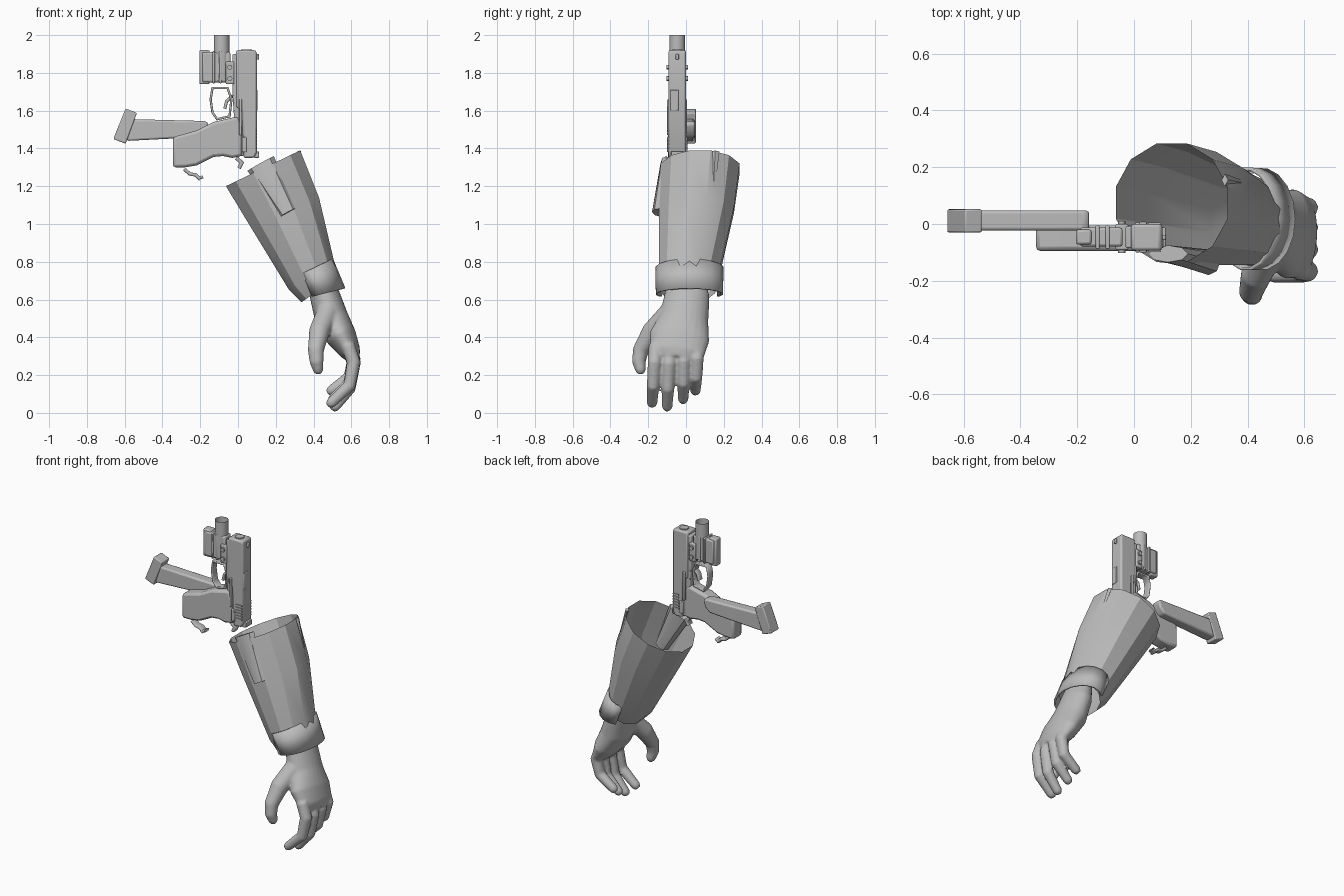
import bpy, bmesh, math
from mathutils import Vector

cube = bpy.data.objects.get("Cube")
if cube:
    bpy.data.objects.remove(cube, do_unlink=True)

grey = bpy.data.materials.new("plain_grey")
grey.use_nodes = True
grey.diffuse_color = (0.5, 0.5, 0.5, 1)
grey.node_tree.nodes["Principled BSDF"].inputs["Base Color"].default_value = grey.diffuse_color


def finish(name, bm, angle=30):
    """Turn a bmesh into a shaded object with the grey material."""
    bmesh.ops.recalc_face_normals(bm, faces=bm.faces[:])
    mesh = bpy.data.meshes.new(name)
    bm.to_mesh(mesh)
    bm.free()
    mesh.materials.append(grey)
    mesh.shade_smooth()
    mesh.set_sharp_from_angle(angle=math.radians(angle))
    obj = bpy.data.objects.new(name, mesh)
    bpy.context.collection.objects.link(obj)
    return obj


def loft(bm, rings, sides, start=0, sweep=360, cap=True):
    """Skin elliptical rings given as (centre, u axis, v axis)."""
    closed = sweep == 360
    count = sides if closed else sides + 1
    loops = []
    for centre, u, v in rings:
        loop = []
        for i in range(count):
            a = math.radians(start + sweep * i / sides)
            loop.append(bm.verts.new(centre + u * math.cos(a) + v * math.sin(a)))
        loops.append(loop)
    for low, high in zip(loops, loops[1:]):
        for i in range(sides):
            j = (i + 1) % count
            bm.faces.new((low[i], low[j], high[j], high[i]))
    if cap:
        bm.faces.new(loops[0])
        bm.faces.new(loops[-1])


def tube(bm, path, sides=16, tip=True):
    """Loft along a path of (x, y, z, width, thickness) with a rounded tip."""
    pts = [Vector(p[:3]) for p in path]
    rings = []
    for i, p in enumerate(path):
        tangent = (pts[min(i + 1, len(pts) - 1)] - pts[max(i - 1, 0)]).normalized()
        side = Vector((0, 1, 0))
        side = (side - tangent * side.dot(tangent)).normalized()
        rings.append((pts[i], side * p[3], tangent.cross(side) * p[4]))
    if tip:
        c, u, v = rings[-1]
        rings.append((c + tangent * v.length * 0.7, u * 0.6, v * 0.6))
    loft(bm, rings, sides)


def band(left, right, y_mid, y_half, grow=1.03):
    """Ring across the arm between a left and a right (x, z) point."""
    a, b = Vector((left[0], y_mid, left[1])), Vector((right[0], y_mid, right[1]))
    return (a + b) / 2, (b - a) / 2 * grow, Vector((0, y_half * grow, 0))


def plate(name, outline, y0, y1, bevel=0.006):
    """Extrude an (x, z) outline from y0 to y1 and soften its edges."""
    bm = bmesh.new()
    face = bm.faces.new([bm.verts.new((x, y0, z)) for x, z in outline])
    new = bmesh.ops.extrude_face_region(bm, geom=[face])["geom"]
    verts = [g for g in new if isinstance(g, bmesh.types.BMVert)]
    bmesh.ops.translate(bm, verts=verts, vec=(0, y1 - y0, 0))
    obj = finish(name, bm)
    if bevel:
        mod = obj.modifiers.new("soft_edges", "BEVEL")
        mod.width, mod.segments = bevel, 2
    return obj


def box(name, x0, x1, z0, z1, y0, y1, bevel=0.004):
    return plate(name, [(x0, z0), (x1, z0), (x1, z1), (x0, z1)], y0, y1, bevel)


def strip(name, points, y, width, thick, cyclic=False):
    """Bent metal strip following (x, z) points."""
    data = bpy.data.curves.new(name, "CURVE")
    data.dimensions = "2D"
    data.fill_mode = "NONE"
    data.extrude, data.bevel_depth = width, thick
    line = data.splines.new("POLY")
    line.points.add(len(points) - 1)
    for point, (x, z) in zip(line.points, points):
        point.co = (x, z, 0, 1)
    line.use_cyclic_u = cyclic
    data.materials.append(grey)
    obj = bpy.data.objects.new(name, data)
    obj.location.y = y
    obj.rotation_euler.x = math.pi / 2
    bpy.context.collection.objects.link(obj)


# Sleeve: an open tapered shell
bm = bmesh.new()
loft(bm, [band((-0.065, 1.2), (0.33, 1.39), 0.075, 0.21),
          band((0.05, 1.01), (0.43, 1.14), 0.055, 0.2),
          band((0.27, 0.65), (0.505, 0.82), 0.015, 0.16),
          band((0.335, 0.585), (0.53, 0.72), 0.01, 0.145)], 12, start=15, cap=False)
finish("sleeve", bm, 28)

# Folds on the sleeve
bm = bmesh.new()
tube(bm, [(0.12, -0.105, 1.32, 0.03, 0.08), (0.265, -0.135, 1.06, 0.045, 0.045)], 8, tip=False)
finish("sleeve_fold", bm)
bm = bmesh.new()
tube(bm, [(0.32, 0.155, 1.385, 0.022, 0.012), (0.415, 0.14, 1.09, 0.002, 0.002)], 4, tip=False)
finish("sleeve_pleat", bm)

# Cuff wrapping the outer side of the wrist
bm = bmesh.new()
loft(bm, [band((0.29, 0.715), (0.5, 0.815), 0.018, 0.178),
          band((0.335, 0.6), (0.565, 0.66), 0.018, 0.175)], 12, start=-120, sweep=240, cap=False)
cuff = finish("cuff", bm)
cuff.modifiers.new("cloth", "SOLIDIFY").thickness = 0.012

# Hand: palm, thumb and fingers fused into one smooth skin
bm = bmesh.new()
tube(bm, [(0.425, 0, 0.74, 0.09, 0.065), (0.46, 0.005, 0.62, 0.12, 0.08),
          (0.495, -0.01, 0.5, 0.13, 0.09), (0.55, -0.035, 0.4, 0.16, 0.08),
          (0.597, -0.045, 0.32, 0.145, 0.055)], 24)
tube(bm, [(0.475, -0.09, 0.53, 0.055, 0.06), (0.43, -0.18, 0.43, 0.055, 0.055),
          (0.412, -0.24, 0.33, 0.043, 0.043), (0.416, -0.25, 0.27, 0.037, 0.037),
          (0.425, -0.24, 0.225, 0.028, 0.028)])
for base_y, tip_y, tip_z, tip_x in ((-0.16, -0.18, 0.05, 0.49), (-0.085, -0.1, 0.03, 0.51),
                                    (-0.01, -0.015, 0.07, 0.5), (0.06, 0.05, 0.115, 0.49)):
    path = []
    for t, x, r in ((0, 0.58, 0.038), (0.3, 0.613, 0.037), (0.7, 0.59, 0.034), (1, tip_x, 0.028)):
        path.append((x, base_y + (tip_y - base_y) * t, 0.36 + (tip_z - 0.36) * t, r, r))
    tube(bm, path)
hand = finish("hand", bm)
skin = hand.modifiers.new("skin", "REMESH")
skin.mode, skin.voxel_size, skin.use_smooth_shade = "VOXEL", 0.008, True
relax = hand.modifiers.new("relax", "SMOOTH")
relax.factor, relax.iterations = 0.5, 6

# Pistol slide and frame, muzzle up
plate("slide", [(-0.01, 1.92), (0.095, 1.92), (0.1, 1.9), (0.1, 1.38), (0.085, 1.35), (0.03, 1.35),
                (0.02, 1.6), (-0.01, 1.62)], -0.093, 0, 0.01)
plate("frame", [(-0.03, 1.9), (0.02, 1.9), (0.03, 1.36), (-0.02, 1.36), (-0.02, 1.55), (-0.03, 1.7)],
      -0.085, -0.008)
box("front_sight", 0.09, 0.112, 1.87, 1.9, -0.055, -0.038)
box("rear_sight", 0.085, 0.112, 1.35, 1.385, -0.08, -0.013)
box("ejection_port", 0.04, 0.104, 1.6, 1.71, -0.085, -0.04)
box("slide_stop", 0.005, 0.022, 1.47, 1.66, -0.1, 0.006)
box("safety_lever", 0.02, 0.045, 1.38, 1.46, -0.101, 0.008)
for i in range(6):
    z = 1.4 + i * 0.018
    box("grip_rib", 0.05, 0.095, z, z + 0.008, -0.098, 0.005, 0)
bm = bmesh.new()
loft(bm, [(Vector((0.045, -0.046, z)), Vector((0.028, 0, 0)), Vector((0, 0.028, 0)))
          for z in (1.85, 1.925)], 16)
finish("muzzle", bm)

# Grip
plate("grip", [(-0.345, 1.46), (-0.22, 1.495), (-0.13, 1.54), (0, 1.57), (0.022, 1.5), (0.022, 1.36),
               (-0.03, 1.35), (-0.08, 1.36), (-0.13, 1.355), (-0.17, 1.335), (-0.22, 1.31),
               (-0.28, 1.3), (-0.345, 1.3)], -0.095, -0.005, 0.015)

# Trigger guard, trigger and loose levers
strip("trigger_guard", [(-0.135, 1.72), (-0.055, 1.72), (-0.035, 1.66), (-0.045, 1.57), (-0.11, 1.555),
                        (-0.135, 1.59), (-0.145, 1.66)], -0.046, 0.02, 0.006, True)
strip("trigger", [(-0.03, 1.68), (-0.06, 1.65), (-0.07, 1.61)], -0.046, 0.012, 0.008)
strip("loose_lever", [(-0.285, 1.29), (-0.255, 1.265), (-0.225, 1.26), (-0.2, 1.235)], -0.06, 0.015, 0.009)
strip("lever_end", [(-0.215, 1.24), (-0.185, 1.25)], -0.06, 0.015, 0.008)
strip("hammer", [(-0.01, 1.35), (0.02, 1.325), (0.005, 1.295)], -0.046, 0.015, 0.01)

# Light module with ribbed body and open tube
box("light_body", -0.19, -0.04, 1.75, 1.91, -0.08, -0.012, 0.01)
box("light_cap", -0.205, -0.15, 1.74, 1.92, -0.072, -0.02, 0.008)
box("light_clamp", -0.065, -0.02, 1.74, 1.86, -0.092, 0, 0.006)
for x in (-0.135, -0.1):
    box("light_rib", x, x + 0.014, 1.745, 1.915, -0.088, -0.004)
for z in (1.77, 1.83):
    bm = bmesh.new()
    loft(bm, [(Vector((-0.043, y, z)), Vector((0.013, 0, 0)), Vector((0, 0, 0.013)))
              for y in (-0.102, 0.01)], 12)
    finish("clamp_screw", bm)
bm = bmesh.new()
loft(bm, [(Vector((-0.087, -0.046, z)), Vector((0.041, 0, 0)), Vector((0, 0.041, 0)))
          for z in (1.76, 2.0)], 24, cap=False)
finish("light_tube", bm)

# Loose magazine behind the grip
plate("magazine_body", [(-0.56, 1.555), (-0.17, 1.545), (-0.155, 1.53), (-0.17, 1.49), (-0.2, 1.46),
                        (-0.59, 1.44)], -0.023, 0.047, 0.012)
plate("magazine_base", [(-0.595, 1.612), (-0.535, 1.588), (-0.595, 1.425), (-0.66, 1.45)], -0.03, 0.052, 0.006)
